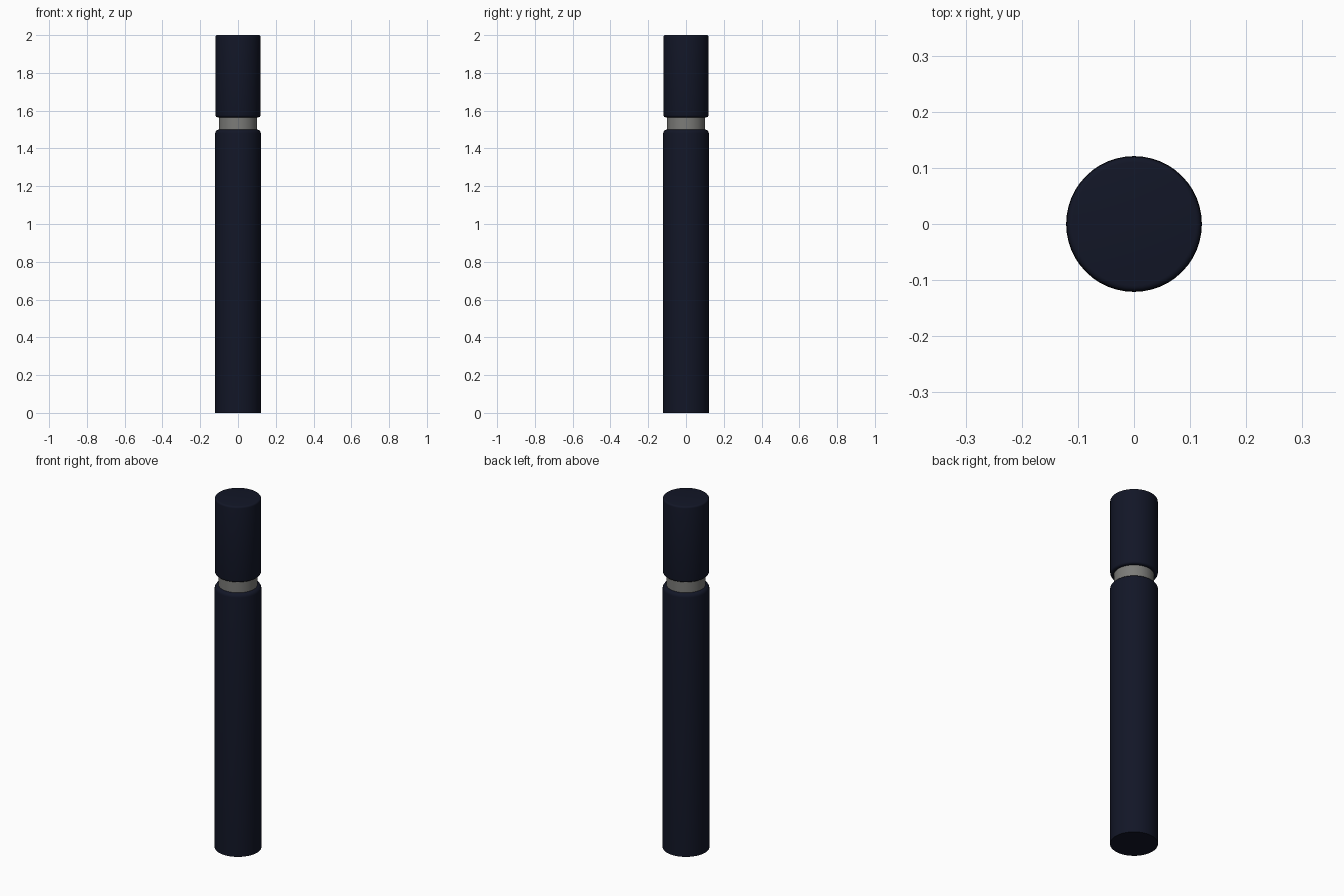
import bpy, math

if "Cube" in bpy.data.objects:
    bpy.data.objects.remove(bpy.data.objects["Cube"])

SEGMENTS = 48

def material(name, rgb):
    m = bpy.data.materials.new(name)
    m.diffuse_color = (*rgb, 1)
    m.use_nodes = True
    m.node_tree.nodes["Principled BSDF"].inputs["Base Color"].default_value = m.diffuse_color
    return m

def corner(r, z, size, direction, steps=4):
    """Rounded rim points, from the flat end towards the side wall."""
    return [(r - size + size * math.sin(a), z + direction * size * (1 - math.cos(a)))
            for a in (math.pi / 2 * i / steps for i in range(steps + 1))]

def post_part(name, r, z0, z1, low, high, mat):
    """Solid of revolution with rounded lower and upper rims."""
    profile = corner(r, z0, low, 1) if low else [(r, z0)]
    profile += corner(r, z1, high, -1)[::-1] if high else [(r, z1)]
    verts, faces, n = [], [], SEGMENTS
    for pr, pz in profile:
        for i in range(n):
            a = 2 * math.pi * i / n
            verts.append((pr * math.cos(a), pr * math.sin(a), pz))
    for k in range(len(profile) - 1):
        for i in range(n):
            j = (i + 1) % n
            faces.append((k * n + i, k * n + j, (k + 1) * n + j, (k + 1) * n + i))
    faces.append(tuple(range(n))[::-1])
    faces.append(tuple(range((len(profile) - 1) * n, len(profile) * n)))
    mesh = bpy.data.meshes.new(name)
    mesh.from_pydata(verts, [], faces)
    mesh.materials.append(mat)
    ob = bpy.data.objects.new(name, mesh)
    bpy.context.collection.objects.link(ob)
    bpy.ops.object.select_all(action='DESELECT')
    ob.select_set(True)
    bpy.context.view_layer.objects.active = ob
    bpy.ops.object.shade_smooth_by_angle(angle=math.radians(40))
    return ob

navy = material("navy_paint", (0.006, 0.008, 0.02))
grey = material("grey_band", (0.2, 0.2, 0.19))

# Main post, recessed band and cap
post_part("post_body", 0.121, 0.0, 1.5, 0, 0.02, navy)
post_part("recessed_band", 0.101, 1.49, 1.575, 0, 0, grey)
post_part("post_cap", 0.12, 1.565, 2.0, 0.012, 0.01, navy)
